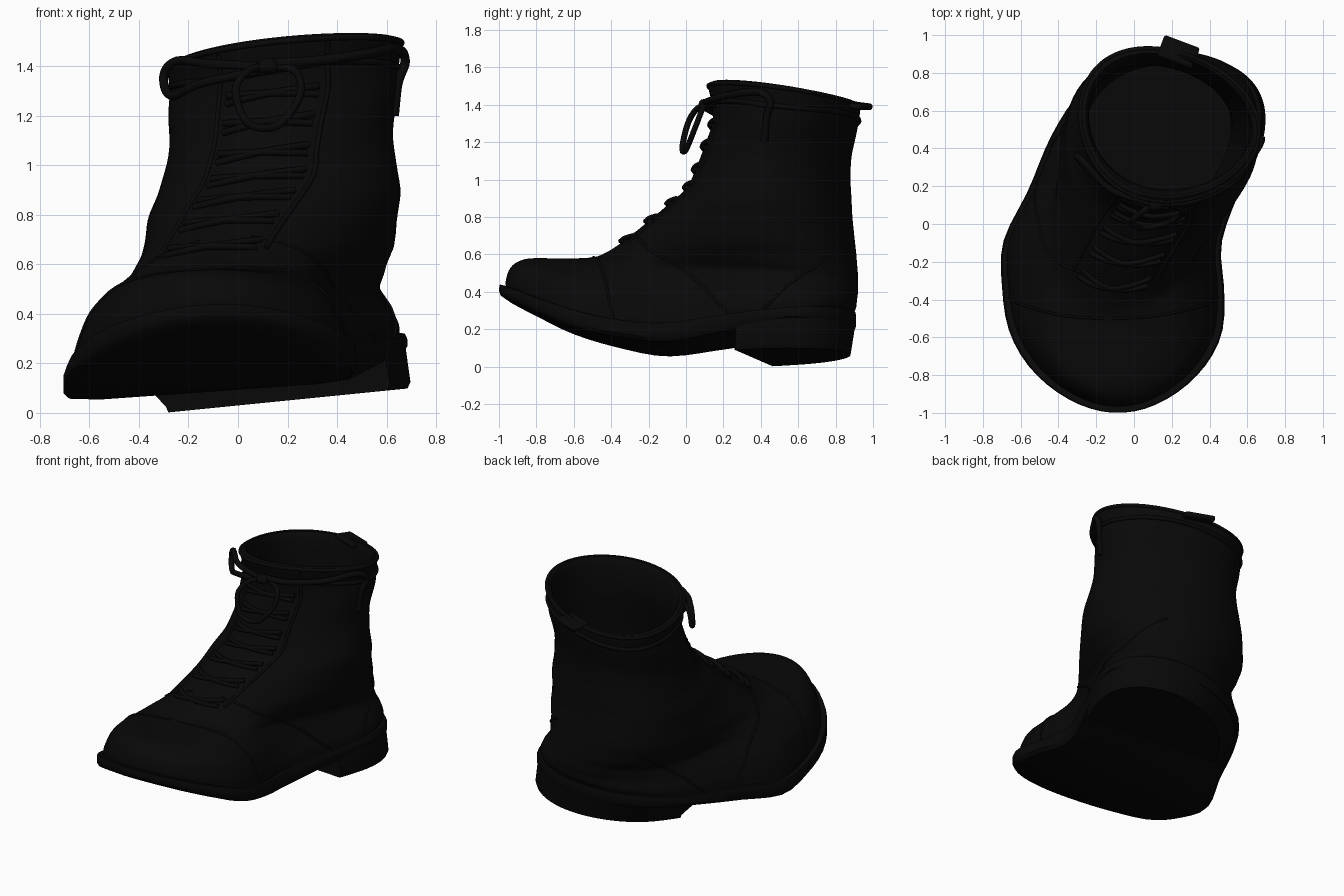
import bpy, bmesh, math
from mathutils import Vector

cube = bpy.data.objects.get("Cube")
if cube:
    bpy.data.objects.remove(cube)

leather = bpy.data.materials.new("black_leather")
leather.use_nodes = True
BLACK = (0.0025, 0.0025, 0.0025, 1)
leather.diffuse_color = BLACK
leather.node_tree.nodes["Principled BSDF"].inputs["Base Color"].default_value = BLACK

SEG = 72
ROLL = 0.1        # the shaft and heel lean a little to one side

# Foot plan by y: y, centre x, half width, welt height, underside height, sideways lean
FOOT = [(-1, -.085, .67, .43, .385, .02), (-.8, -.09, .695, .35, .285, .02),
        (-.6, -.095, .68, .275, .195, .03), (-.35, -.11, .62, .21, .13, .05),
        (-.1, -.115, .58, .185, .095, .07), (.2, .01, .58, .22, .14, .09),
        (.5, .13, .67, .25, .19, .1), (.75, .2, .76, .27, .2, .1), (.92, .24, .78, .28, .2, .1)]

# Upper rings: front y, front z, back y, back z, foot-to-shaft blend, width, welt follow
UPPER = [(-.96, .44, .89, .29, 0, .95, 1), (-.965, .49, .91, .34, 0, .93, .75),
         (-.94, .59, .915, .38, 0, .87, .5), (-.87, .635, .92, .42, .1, .8, .35),
         (-.75, .616, .92, .46, .2, .76, .2), (-.6, .596, .92, .5, .35, .79, .1),
         (-.48, .585, .915, .55, .5, .84, 0), (-.36, .65, .91, .61, .65, .92, 0),
         (-.22, .76, .9, .7, .8, .99, 0), (-.1, .86, .89, .8, .9, 1.03, 0),
         (0, .95, .885, .9, 1, 1.03, 0), (.05, 1.05, .88, 1, 1, 1.01, 0),
         (.1, 1.18, .885, 1.12, 1, 1, 0), (.14, 1.3, .91, 1.24, 1, 1, 0),
         (.14, 1.4, .925, 1.32, 1, 1, 0), (.12, 1.5, .93, 1.385, 1, 1.02, 0),
         (.16, 1.5, .895, 1.385, 1, .94, 0), (.18, 1.3, .87, 1.24, 1, .92, 0),
         (.1, .98, .84, .9, 1, .92, 0), (.02, .7, .85, .62, .8, .82, 0),
         (-.1, .44, .84, .42, .4, .7, 0)]
RIM = 15


def spline(rows, t):
    """Smooth interpolation of rows keyed on their first value."""
    n = len(rows)
    t = min(max(t, rows[0][0]), rows[-1][0])
    i = next((j for j in range(n - 2) if t <= rows[j + 1][0]), n - 2)

    def slope(j, c):
        a, b = rows[max(j - 1, 0)], rows[min(j + 1, n - 1)]
        return (b[c] - a[c]) / (b[0] - a[0])
    p, q = rows[i], rows[i + 1]
    d = q[0] - p[0]
    s = (t - p[0]) / d
    h = s * s * (3 - 2 * s)
    return [p[c] * (1 - h) + q[c] * h + d * s * (1 - s) *
            (slope(i, c) * (1 - s) - slope(i + 1, c) * s) for c in range(1, len(p))]


KEYED = [(k,) + row for k, row in enumerate(UPPER)]


def upper_point(k, a):
    """Point on the upper at ring k and angle a, with a = 0 at the front."""
    yf, zf, yb, zb, blend, width, follow = spline(KEYED, k)
    u = (1 - math.cos(a)) / 2
    y = yf + (yb - yf) * u
    cx, hw, welt, _, lean = spline(FOOT, y)
    z = (1 - follow) * (zf + (zb - zf) * u) + follow * (welt + .12 * (1 - follow))
    d = y - .52
    shaft_x = .19 - .12 * d - .4 * d * d + .1 * (min(z, 1.3) - 1.3)
    cx += (shaft_x - cx) * blend
    hw = width * (hw + (.46 - hw) * blend)
    if k < 14:          # fuller heel counter and soft ankle creases
        hw *= 1 + .6 * u * blend * (1 - blend)
        hw += .012 * math.cos(15 * (z - .9)) * max(0, math.sin(math.pi * (k - 7) / 7))
    dx = hw * math.sin(a)
    return Vector((cx + dx, y, z + (lean + (ROLL - lean) * blend) * dx))


def foot_point(a, scale, height, drop=0, shift=0):
    """Point on the sole outline; height picks welt (2) or underside (3)."""
    y = -.045 - .955 * math.cos(a) * (scale + 3) / 4
    row = spline(FOOT, y)
    dx = row[1] * scale * math.sin(a)
    return Vector((row[0] + dx + shift, y, row[height] - drop + row[4] * dx))


def finish(name, mesh, angle=40):
    ob = bpy.data.objects.new(name, mesh)
    bpy.context.collection.objects.link(ob)
    mesh.materials.clear()
    mesh.materials.append(leather)
    bpy.ops.object.select_all(action='DESELECT')
    ob.select_set(True)
    bpy.context.view_layer.objects.active = ob
    bpy.ops.object.shade_smooth_by_angle(angle=math.radians(angle))


def loft(name, rings, cap_start=False, cap_end=False):
    """Skin closed rings; caps join the left and right halves with strips."""
    bm = bmesh.new()
    vs = [[bm.verts.new(p) for p in ring] for ring in rings]
    n = len(vs[0])
    for lo, hi in zip(vs, vs[1:]):
        for i in range(n):
            j = (i + 1) % n
            bm.faces.new((lo[i], lo[j], hi[j], hi[i]))
    for ring, wanted in ((vs[0], cap_start), (vs[-1], cap_end)):
        if wanted:
            for i in range(n // 2 - 1):
                bm.faces.new((ring[i], ring[i + 1], ring[n - 2 - i], ring[n - 1 - i]))
    bmesh.ops.recalc_face_normals(bm, faces=bm.faces)
    mesh = bpy.data.meshes.new(name)
    bm.to_mesh(mesh)
    bm.free()
    finish(name, mesh)


def tube(name, points, radius, closed=False):
    curve = bpy.data.curves.new(name + "_path", 'CURVE')
    curve.dimensions = '3D'
    curve.bevel_depth = radius
    curve.bevel_resolution = 2
    curve.use_fill_caps = True
    sp = curve.splines.new('POLY')
    sp.points.add(len(points) - 1)
    for p, co in zip(sp.points, points):
        p.co = (*co, 1)
    sp.use_cyclic_u = closed
    ob = bpy.data.objects.new(name + "_path", curve)
    bpy.context.collection.objects.link(ob)
    bpy.context.view_layer.update()
    mesh = bpy.data.meshes.new_from_object(ob.evaluated_get(bpy.context.evaluated_depsgraph_get()))
    bpy.data.objects.remove(ob)
    finish(name, mesh, 60)


def smooth_path(points, steps=6):
    rows = [(i, *p) for i, p in enumerate(points)]
    return [spline(rows, i / steps) for i in range((len(points) - 1) * steps + 1)]


# Half-step angles keep every ring symmetric for the strip caps
ANGLES = [2 * math.pi * (i + .5) / SEG for i in range(SEG)]

# Upper: outside wall, rolled rim and hollow inside
loft("boot_upper", [[upper_point(k / 4, a) for a in ANGLES]
                    for k in range(4 * (len(UPPER) - 1) + 1)], cap_end=True)

# Outsole with welt edge and a slightly rounded underside
loft("outsole", [[foot_point(a, s, h, d) for a in ANGLES] for s, h, d in
                 ((.88, 2, -.015), (.985, 2, -.01), (1, 2, .01), (1, 3, -.02),
                  (.97, 3, 0), (.75, 3, .01))], cap_start=True, cap_end=True)

# Heel block: the rear of the sole outline with a straight, slanted front edge
right_start, left_start = math.acos(-.33), math.acos(-.55)
heel_angles = [right_start + (2 * math.pi - right_start - left_start) * i / 47
               for i in range(48)]


def heel_ring(scale, shift, lift=None):
    ring = []
    for a in heel_angles:
        p = foot_point(a, scale, 3, 0, shift)
        p.z = p.z + .03 if lift is None else .05 + ROLL * (p.x - .2) + lift
        ring.append(p)
    return ring


loft("heel", [heel_ring(.985, 0), heel_ring(.89, .08, .025), heel_ring(.87, .08, 0)],
     cap_start=True, cap_end=True)


# Stitched seams running over the upper at a given y
def seam(name, y, k0, k1):
    for side, label in ((1, "left"), (-1, "right")):
        path = []
        for i in range(25):
            k = k0 + (k1 - k0) * i / 24
            yf, _, yb = spline(KEYED, k)[:3]
            c = 1 - 2 * (y(k) - yf) / (yb - yf)
            path.append(upper_point(k, side * math.acos(min(max(c, -1), 1))))
        tube(f"{name}_{label}", path, .007)


seam("toe_cap_seam", lambda k: -.5 + .02 * (5.8 - k), 0, 5.82)
seam("quarter_seam", lambda k: .25 - .07 * k, 0, 7.5)
seam("counter_seam", lambda k: .4 + .06 * k, 0, 7)

# Eyelet facing edges, collar band and rim piping
LACE_TURN = -.1
for side, label in ((1, "left"), (-1, "right")):
    tube("facing_edge_" + label,
         [upper_point(7 + i / 4, side * .5 + LACE_TURN) for i in range(32)], .01)
tube("collar_band", [upper_point(13.9 + .12 * math.sin(3 * a), a) for a in ANGLES], .014, True)
tube("rim_piping", [upper_point(RIM, a) for a in ANGLES], .012, True)

# Crossed laces
OUT = Vector((0, -.008, .005))
for row in range(7):
    k = 7.2 + row * .95
    for side in (-1, 1):
        tube(f"lace_{row}_{'a' if side > 0 else 'b'}",
             [upper_point(k + side * .15 * t / 6, .42 * t / 6 + LACE_TURN)
              + OUT * (1.5 - abs(t) / 6) for t in range(-6, 7)], .014)

# Bow: hanging loop, side loop and loose end round the collar
tube("bow_front_loop", smooth_path([(.12, .12, 1.4), (.04, .06, 1.38), (-.01, .01, 1.3),
     (.04, -.02, 1.17), (.16, 0, 1.16), (.25, .05, 1.28), (.23, .09, 1.38), (.12, .12, 1.4)]), .016)
tube("bow_side_loop", smooth_path([(.08, .11, 1.4), (-.12, .18, 1.41), (-.25, .31, 1.42),
     (-.3, .36, 1.36), (-.27, .32, 1.28), (-.15, .2, 1.33), (.08, .11, 1.38)]), .018)
tube("lace_end", smooth_path([(.1, .11, 1.41), (.3, .12, 1.42), (.52, .22, 1.45),
     (.64, .38, 1.47), (.675, .45, 1.42), (.645, .43, 1.33), (.63, .42, 1.2)]), .02)


def rounded_box(name, centre, size, turn, bevel):
    bpy.ops.mesh.primitive_cube_add(size=1, location=centre, rotation=turn)
    ob = bpy.context.object
    ob.name = name
    ob.scale = size
    bpy.ops.object.transform_apply(location=False, rotation=False, scale=True)
    mod = ob.modifiers.new("round", 'BEVEL')
    mod.width = bevel
    mod.segments = 3
    ob.data.materials.append(leather)
    bpy.ops.object.shade_smooth_by_angle(angle=math.radians(40))


rounded_box("bow_knot", (.12, .1, 1.4), (.08, .06, .06), (0, 0, .2), .025)
rounded_box("pull_tab", (.235, .91, 1.395), (.2, .12, .035), (-.12, 0, -.36), .014)
